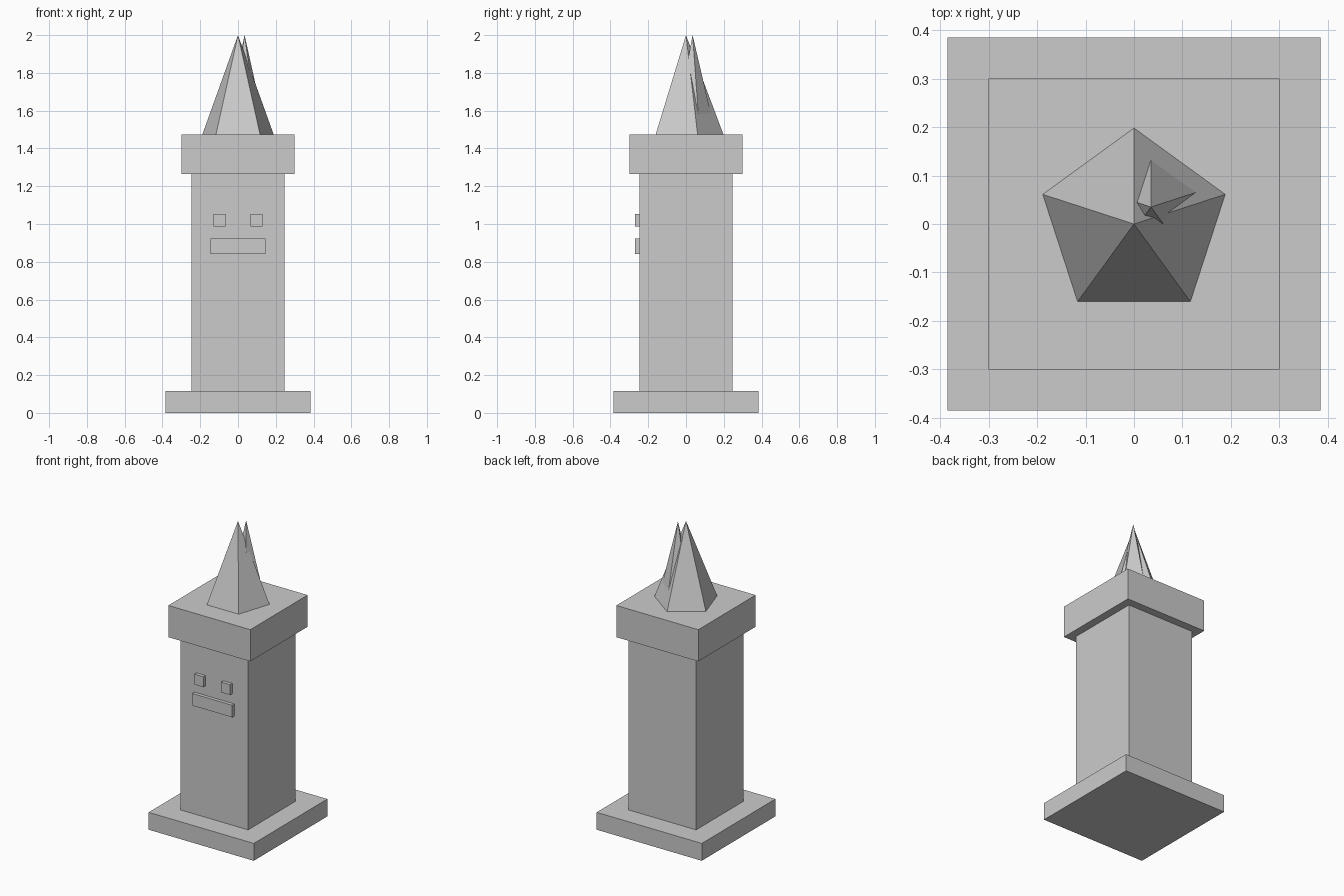
import bpy

if "Cube" in bpy.data.objects:
    bpy.data.objects.remove(bpy.data.objects["Cube"])


def box(name, x, y, z):
    """Axis-aligned box from (min, max) ranges."""
    ranges = (x, y, z)
    bpy.ops.mesh.primitive_cube_add(size=1, location=[(a + b) / 2 for a, b in ranges])
    ob = bpy.context.object
    ob.name = name
    ob.scale = [b - a for a, b in ranges]
    bpy.ops.object.transform_apply(location=False, rotation=False, scale=True)
    return ob


def spike(name, x, y, radius, bottom, top):
    """Five-sided pointed cone with one corner towards the back (+y)."""
    bpy.ops.mesh.primitive_cone_add(vertices=5, radius1=radius, radius2=0,
                                    depth=top - bottom,
                                    location=(x, y, (bottom + top) / 2))
    bpy.context.object.name = name


# Stacked square blocks of the pillar
for name, half, z0, z1 in (("base", 0.385, 0.0, 0.115),
                           ("column", 0.247, 0.115, 1.265),
                           ("cap", 0.30, 1.265, 1.475)):
    box(name, (-half, half), (-half, half), (z0, z1))

# Face: two eyes and a mouth raised from the front
for name, side in (("left_eye", -1), ("right_eye", 1)):
    x = side * 0.098
    box(name, (x - 0.033, x + 0.033), (-0.27, -0.245), (0.986, 1.054))
box("mouth", (-0.146, 0.146), (-0.27, -0.245), (0.842, 0.922))

# Large spike, with a slimmer one breaking through its back right side
spike("main_spike", 0, 0, 0.198, 1.475, 2.0)
spike("small_spike", 0.035, 0.035, 0.122, 1.475, 2.0)
